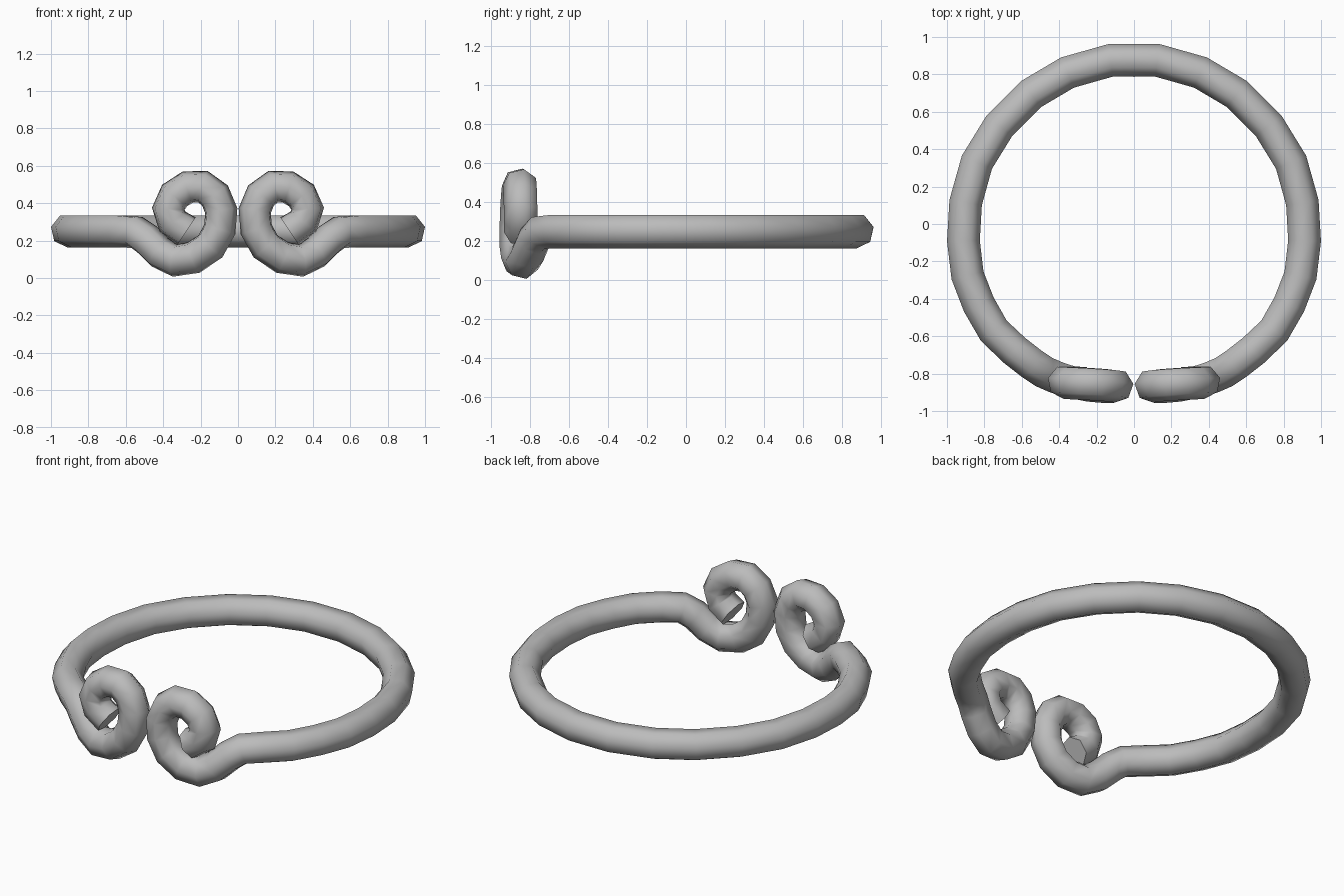
import bpy
import bmesh
import math
from mathutils import Vector

cube = bpy.data.objects.get("Cube")
if cube:
    bpy.data.objects.remove(cube, do_unlink=True)

SIDES = 7
RADIUS = 0.09
RING_Z = 0.253

# Centre line of the left half of the ring, from the back to the front
ring = [(0, 0.875), (0.125, 0.875), (0.355, 0.81), (0.55, 0.695), (0.72, 0.525),
        (0.84, 0.33), (0.9, 0.115), (0.912, -0.09), (0.89, -0.275), (0.83, -0.43),
        (0.75, -0.57), (0.64, -0.675)]
path = [Vector((x, y, RING_Z)) for x, y in ring]

# Centre line of the front scroll, curling up and inwards
scroll = [(0.55, -0.745, 0.247), (0.49, -0.785, 0.205), (0.42, -0.815, 0.135),
          (0.34, -0.84, 0.094), (0.24, -0.86, 0.11), (0.15, -0.868, 0.17),
          (0.1, -0.868, 0.26), (0.092, -0.865, 0.36), (0.125, -0.86, 0.44),
          (0.19, -0.855, 0.488), (0.27, -0.85, 0.485), (0.34, -0.847, 0.44),
          (0.373, -0.845, 0.37), (0.35, -0.845, 0.3), (0.275, -0.845, 0.25)]
path += [Vector(p) for p in scroll]


def sweep(bm, points):
    """Sweep a polygon along the points, carrying its frame without twist."""
    rings = []
    last = Vector((1, 0, 0))
    normal = Vector((0, 0, -1))
    for i, p in enumerate(points):
        if i == 0:
            tangent = last
        elif i == len(points) - 1:
            tangent = (p - points[i - 1]).normalized()
        else:
            tangent = ((p - points[i - 1]).normalized()
                       + (points[i + 1] - p).normalized()).normalized()
        normal = last.rotation_difference(tangent) @ normal
        normal = (normal - tangent * normal.dot(tangent)).normalized()
        side = tangent.cross(normal)
        angles = [math.tau * k / SIDES for k in range(SIDES)]
        rings.append([bm.verts.new(p + RADIUS * (normal * math.cos(a) + side * math.sin(a)))
                      for a in angles])
        last = tangent
    for a, b in zip(rings, rings[1:]):
        for k in range(SIDES):
            j = (k + 1) % SIDES
            bm.faces.new((a[k], a[j], b[j], b[k])).smooth = True
    # Flat cap at the inner end of the scroll
    cap = bm.faces.new(rings[-1])
    for edge in cap.edges:
        edge.smooth = False


bm = bmesh.new()
sweep(bm, path)
bmesh.ops.recalc_face_normals(bm, faces=bm.faces)
mesh = bpy.data.meshes.new("scrolled_ring")
bm.to_mesh(mesh)
bm.free()

band = bpy.data.objects.new("scrolled_ring", mesh)
bpy.context.collection.objects.link(band)

# Right half by mirroring
mirror = band.modifiers.new("mirror", 'MIRROR')
mirror.use_axis = (True, False, False)
mirror.use_clip = True

# Plain grey metal
grey = bpy.data.materials.new("plain_grey")
grey.use_nodes = True
colour = (0.5, 0.5, 0.5, 1)
grey.diffuse_color = colour
grey.node_tree.nodes["Principled BSDF"].inputs["Base Color"].default_value = colour
mesh.materials.append(grey)
